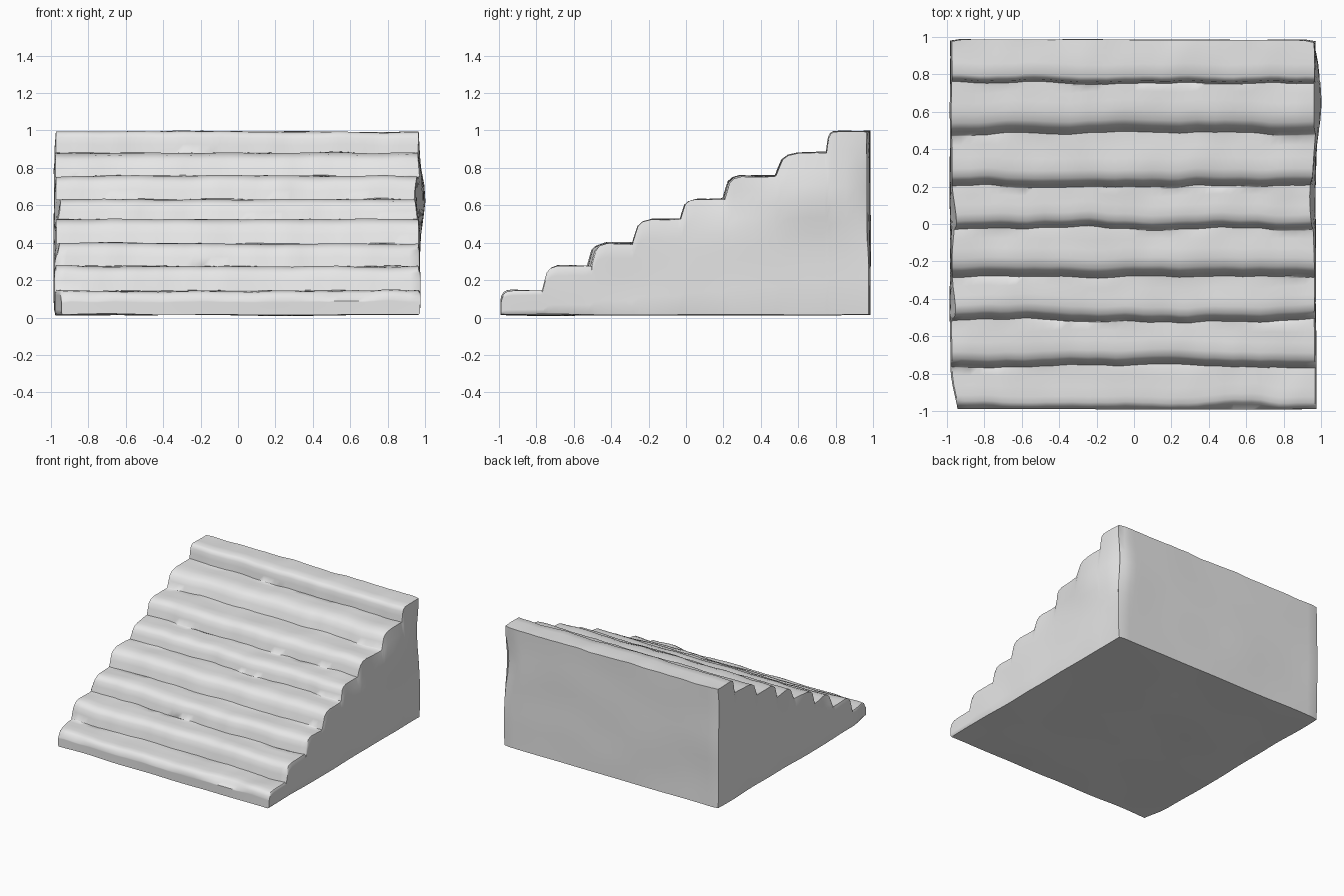
import bpy, bmesh, math
from mathutils import Vector, noise

cube = bpy.data.objects.get("Cube")
if cube:
    bpy.data.objects.remove(cube, do_unlink=True)

stone = bpy.data.materials.new("grey_stone")
stone.use_nodes = True
stone.diffuse_color = (0.8, 0.8, 0.8, 1)
stone.node_tree.nodes["Principled BSDF"].inputs["Base Color"].default_value = (0.8, 0.8, 0.8, 1)

# Each step: where its riser starts, how far its worn nose reaches, tread height
STEPS = [(-0.99, 0.07, 0.145), (-0.76, 0.08, 0.275), (-0.515, 0.08, 0.395),
         (-0.28, 0.10, 0.525), (-0.025, 0.08, 0.632), (0.205, 0.09, 0.757),
         (0.485, 0.12, 0.88), (0.755, 0.04, 0.992)]
BACK, BASE = 0.985, 0.015
NOSE = [(0, 0), (0.16, 0.4), (0.3, 0.72), (0.55, 0.9), (1, 1)]   # riser curve
TREAD = [0.33, 0.66, 0.92]


def stair_profile():
    """Points (y, z, step number) from the front foot to the back top edge."""
    points, low = [], 0.09
    for n, (y, reach, top) in enumerate(STEPS):
        end = STEPS[n + 1][0] if n + 1 < len(STEPS) else BACK
        for a, b in NOSE:
            points.append((y + a * reach, low + b * (top - low), n))
        for t in TREAD:
            points.append((y + reach + t * (end - y - reach), top, n))
        low = top
    points.append((BACK, low, len(STEPS) - 1))
    return points


def wobble(x, y, z):
    return noise.noise(Vector((x, y, z)))


def bump(y, z, cy, cz, ry, rz):
    return math.exp(-((y - cy) / ry) ** 2 - ((z - cz) / rz) ** 2)


PROFILE = stair_profile()
NX, NY, NZ = 40, len(PROFILE) - 1, 10


def worn_point(i, j, k):
    """Place a lattice point of the block on the worn staircase."""
    u, w = 2 * i / NX - 1, k / NZ
    y, top, n = PROFILE[j]
    # rounded back top edge and uneven treads
    top += 0.009 * wobble(u * 3, y * 4, n * 5.3) + 0.005 * wobble(u * 8, y * 6, 2)
    z = BASE + 0.008 * wobble(u * 2, y * 2, 9)
    z += (min(top, 1.0) - z) * w
    # wandering step fronts
    if 0 < j < NY:
        y += w * (0.022 * wobble(u * 2.6, n * 3.7, 4) + 0.008 * wobble(u * 8, n * 2.1, 1))
    else:
        y += 0.006 * wobble(u * 2, z * 3, 6 + j)
    # worn side walls
    if u > 0:
        half = 0.972 + 0.03 * bump(y, z, 0.65, 0.65, 0.22, 0.15)
        half -= 0.025 * bump(y, z, 0.15, 0.64, 0.22, 0.12)
        half -= 0.03 * bump(y, z, 0.99, 0.68, 0.06, 0.2)
    else:
        half = 0.982 - 0.04 * bump(y, z, -1, 0.05, 0.14, 0.3)
        half -= 0.022 * bump(y, z, -0.45, 0.38, 0.1, 0.08)
        half -= 0.025 * bump(y, z, 0.02, 0.6, 0.12, 0.1)
    half += 0.007 * wobble(y * 3, z * 3, u)
    if k in (0, NZ):
        half -= 0.008
    # chipped back corner and softened vertical corners
    if j == NY:
        y -= 0.025 * bump(u, z, 1, 0.7, 0.06, 0.25)
        if i in (0, NX):
            y -= 0.008
    return (u * half, y, z)


# Closed block: six lattice sides sharing their border points
bm = bmesh.new()
verts = {}


def vert(key):
    if key not in verts:
        verts[key] = bm.verts.new(worn_point(*key))
    return verts[key]


def lattice_sides(size, axis):
    a, b = [n for n in range(3) if n != axis]
    for level in (0, size[axis]):
        for p in range(size[a]):
            for q in range(size[b]):
                corners = []
                for dp, dq in ((0, 0), (1, 0), (1, 1), (0, 1)):
                    key = [level] * 3
                    key[a], key[b] = p + dp, q + dq
                    corners.append(vert(tuple(key)))
                bm.faces.new(corners)


for axis in range(3):
    lattice_sides((NX, NY, NZ), axis)
bmesh.ops.recalc_face_normals(bm, faces=bm.faces)

mesh = bpy.data.meshes.new("stone_staircase")
bm.to_mesh(mesh)
bm.free()
mesh.materials.append(stone)
stairs = bpy.data.objects.new("stone_staircase", mesh)
bpy.context.collection.objects.link(stairs)

# Smooth worn stone with crisp outer edges
bpy.ops.object.select_all(action="DESELECT")
stairs.select_set(True)
bpy.context.view_layer.objects.active = stairs
bpy.ops.object.shade_smooth_by_angle(angle=math.radians(50))
